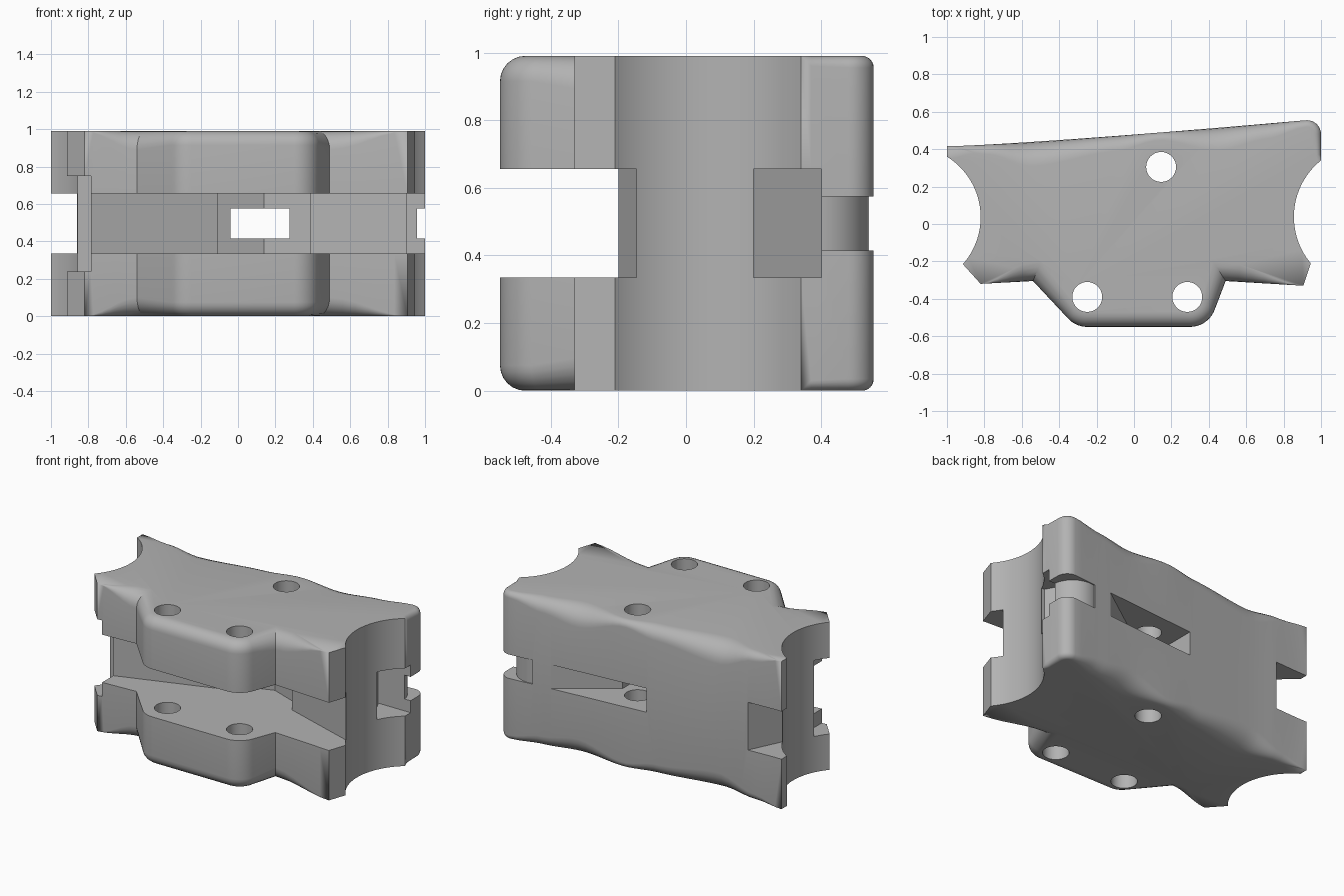
import bpy, bmesh, math
from math import sin, cos, radians
from mathutils import Vector

old = bpy.data.objects.get("Cube")
if old:
    bpy.data.objects.remove(old, do_unlink=True)

HEIGHT = 0.99
grey = bpy.data.materials.new("plain_grey")
grey.use_nodes = True
grey.diffuse_color = (0.45, 0.45, 0.45, 1)
grey.node_tree.nodes["Principled BSDF"].inputs["Base Color"].default_value = (0.45, 0.45, 0.45, 1)


def make_object(name, bm):
    mesh = bpy.data.meshes.new(name)
    bmesh.ops.recalc_face_normals(bm, faces=bm.faces)
    bm.to_mesh(mesh)
    bm.free()
    mesh.materials.append(grey)
    ob = bpy.data.objects.new(name, mesh)
    bpy.context.collection.objects.link(ob)
    return ob


def loft(name, rings):
    bm = bmesh.new()
    rows = [[bm.verts.new(p) for p in ring] for ring in rings]
    n = len(rows[0])
    for a, b in zip(rows, rows[1:]):
        for i in range(n):
            j = (i + 1) % n
            bm.faces.new((a[i], a[j], b[j], b[i]))
    bm.faces.new(rows[0][::-1])
    bm.faces.new(rows[-1])
    bmesh.ops.remove_doubles(bm, verts=bm.verts, dist=0.0004)
    return make_object(name, bm)


def arc(cx, cy, r, a0, a1, n):
    angles = [radians(a0 + (a1 - a0) * i / n) for i in range(n + 1)]
    return [(cx + r * cos(a), cy + r * sin(a)) for a in angles]


def arc_through(a, m, b, n):
    # circle through three points, swept from a to b on the side of m
    (ax, ay), (bx, by), (cx, cy) = a, m, b
    d = 2 * (ax * (by - cy) + bx * (cy - ay) + cx * (ay - by))
    qa, qb, qc = ax * ax + ay * ay, bx * bx + by * by, cx * cx + cy * cy
    ox = (qa * (by - cy) + qb * (cy - ay) + qc * (ay - by)) / d
    oy = (qa * (cx - bx) + qb * (ax - cx) + qc * (bx - ax)) / d
    t0 = math.atan2(ay - oy, ax - ox)
    t1 = math.atan2(cy - oy, cx - ox)
    sweep = (t1 - t0 + math.pi) % (2 * math.pi) - math.pi
    deg = math.degrees
    return arc(ox, oy, math.hypot(ax - ox, ay - oy), deg(t0), deg(t0 + sweep), n)


def smooth_lookup(table, x):
    for (x0, v0), (x1, v1) in zip(table, table[1:]):
        if x <= x1:
            t = max(0, (x - x0) / (x1 - x0))
            return v0 + (v1 - v0) * t * t * (3 - 2 * t)
    return table[-1][1]


def wing(start, end, r0, r1):
    return [(start[0] + (end[0] - start[0]) * i / 6, start[1] + (end[1] - start[1]) * i / 6,
             smooth_lookup([(0, r0), (1, r1)], i / 6)) for i in range(7)]


# Outline, counter-clockwise, each point with its own edge rounding
wave = [(-1, 0), (-0.8, 0.05), (-0.55, 0.13), (-0.1, 0.08), (0.12, 0.04),
        (0.45, 0.12), (0.7, 0.08), (0.92, 0.035)]
outline = [(x, y, 0.075) for x, y in arc(-0.25, -0.41, 0.14, 220, 270, 8)]
outline += [(x, y, 0.075) for x, y in arc(0.3, -0.41, 0.14, 270, 340, 10)]
outline += wing((0.49, -0.305), (0.905, -0.33), 0.1, 0)
outline += [(x, y, 0) for x, y in arc_through((0.945, -0.21), (0.855, 0.03), (1, 0.34), 28)]
outline += [(1, 0.37, 0.03)]
outline += [(x, y, 0.035) for x, y in arc(0.925, 0.48, 0.075, 0, 90, 8)]
for i in range(1, 41):
    x = 0.92 - 1.92 * i / 40
    outline.append((x, 0.417 + 0.138 * max(0, (x + 0.95) / 1.87) ** 1.2, smooth_lookup(wave, x)))
outline += [(x, y, 0) for x, y in arc_through((-1, 0.36), (-0.82, 0.03), (-0.915, -0.215), 28)]
outline += wing((-0.82, -0.32), (-0.54, -0.305), 0, 0.1)


def inset_directions(pts):
    result = []
    for i, p in enumerate(pts):
        a = (Vector(p[:2]) - Vector(pts[i - 1][:2])).normalized()
        b = (Vector(pts[(i + 1) % len(pts)][:2]) - Vector(p[:2])).normalized()
        na, nb = Vector((-a.y, a.x)), Vector((-b.y, b.x))
        result.append((na + nb) / max(0.5, 1 + na.dot(nb)))
    return result


dirs = inset_directions(outline)


def ring(angle, top):
    pts = []
    for (x, y, r), d in zip(outline, dirs):
        inset, drop = r * (1 - cos(angle)), r * (1 - sin(angle))
        pts.append((x + d.x * inset, y + d.y * inset, HEIGHT - drop if top else drop))
    return pts


steps = [radians(15 * i) for i in range(7)]
body = loft("clamp_body", [ring(a, False) for a in reversed(steps)] + [ring(a, True) for a in steps])


# Cuts through the body
def cut(name, pts, z0, z1):
    tool = loft(name, [[(x, y, z) for x, y in pts] for z in (z0, z1)])
    tool.hide_render = True
    mod = body.modifiers.new(name, "BOOLEAN")
    mod.operation = "DIFFERENCE"
    mod.solver = "EXACT"
    mod.object = tool
    bpy.context.view_layer.objects.active = body
    bpy.ops.object.modifier_apply(modifier=mod.name)
    bpy.data.objects.remove(tool, do_unlink=True)


LOW, HIGH = 0.335, 0.655
cut("front_slot", [(-1.2, -0.8), (1.2, -0.8), (1.2, -0.243), (0.385, 0.02), (0.385, 0.1), (0.14, 0.19),
                   (-0.11, 0.1), (-0.11, 0.03), (-0.785, -0.2), (-1.2, -0.2)], LOW, HIGH)
cut("left_step", [(-1.2, -0.8), (-0.785, -0.8), (-0.785, -0.13), (-1.2, -0.13)], 0.24, 0.75)
cut("back_pocket", [(-1.2, 0.19), (-0.87, 0.19), (-0.75, 0.44), (-0.72, 0.6), (-1.2, 0.6)], LOW, HIGH)
cut("side_pocket", [(1.2, 0.2), (0.867, 0.2), (0.76, 0.4), (1.2, 0.4)], LOW, HIGH)
cut("cord_channel", [(-0.04, -0.05), (0.275, -0.05), (0.275, 0.28), (0.63, 0.53), (0.63, 0.7),
                     (-0.04, 0.7)], 0.415, 0.575)
cut("corner_groove", arc(0.8, 0.38, 0.157, 2, 105, 20) + [(0.76, 0.7), (1.2, 0.7), (1.2, 0.385)], 0.415, 0.575)
for hx, hy in ((0.145, 0.305), (-0.25, -0.39), (0.285, -0.39)):
    cut("pin_hole", arc(hx, hy, 0.08, 0, 348.75, 31), -0.2, 1.2)

# Smooth shading with sharp machined edges
bpy.ops.object.select_all(action="DESELECT")
body.select_set(True)
bpy.context.view_layer.objects.active = body
bpy.ops.object.shade_smooth_by_angle(angle=radians(25))
